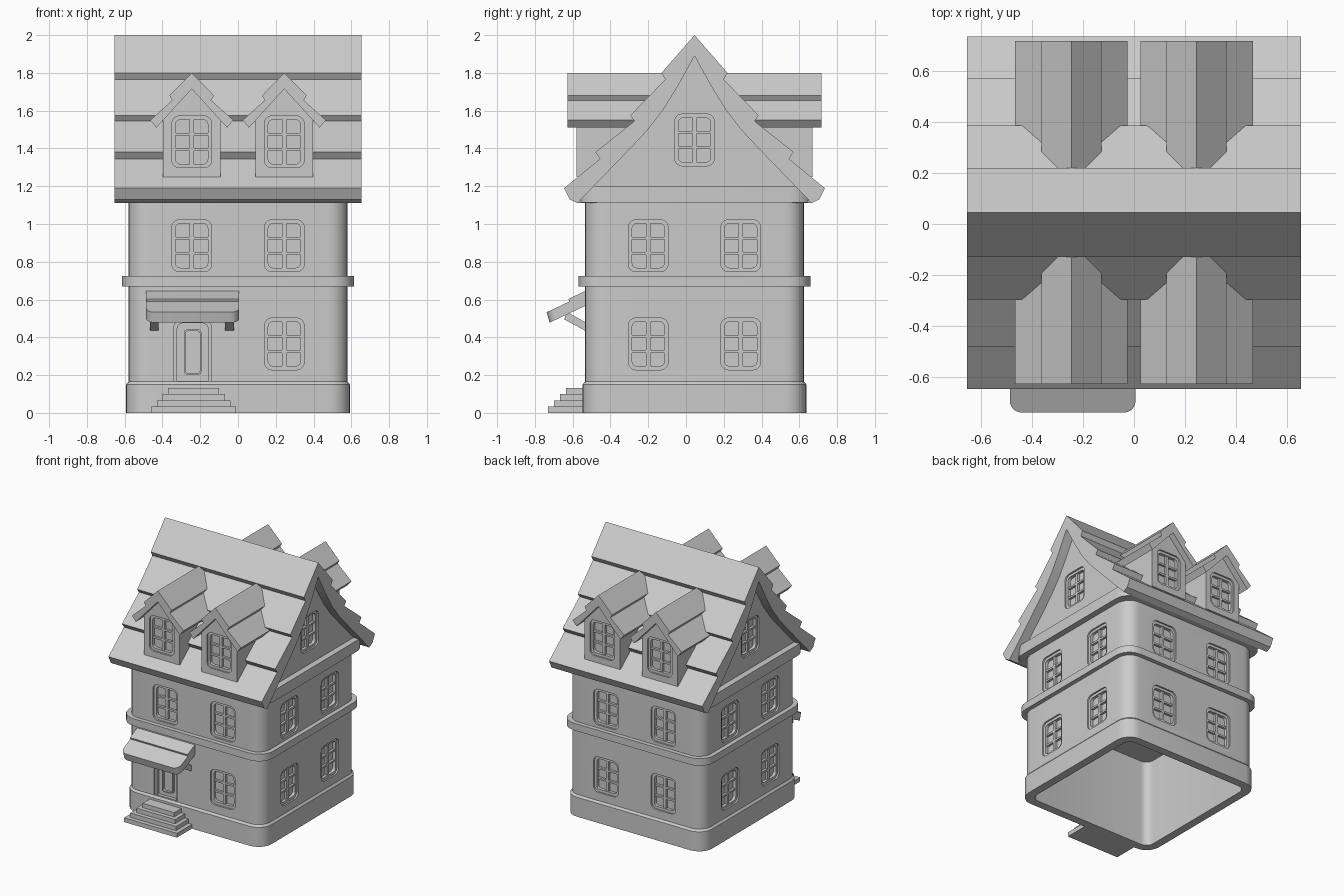
import bpy, bmesh, math
from mathutils import Matrix, Vector

if "Cube" in bpy.data.objects:
    bpy.data.objects.remove(bpy.data.objects["Cube"])

SHIFT = Matrix.Translation((0, 0.045, 0))   # house centre sits a little behind the origin
OFF = 0.245                                 # window and dormer spacing from the centre
parts = []

stone = bpy.data.materials.new("plain_grey")
stone.use_nodes = True
stone.diffuse_color = (0.6, 0.6, 0.6, 1)
bsdf = stone.node_tree.nodes["Principled BSDF"]
bsdf.inputs["Base Color"].default_value = (0.6, 0.6, 0.6, 1)
bsdf.inputs["Roughness"].default_value = 0.8


def loft(name, loops, cyclic=False, turn=0.0):
    """Bridge equal-length loops; cap the ends, or join last to first."""
    bm = bmesh.new()
    rows = [[bm.verts.new(p) for p in loop] for loop in loops]
    n = len(rows[0])
    pairs = list(zip(rows, rows[1:])) + ([(rows[-1], rows[0])] if cyclic else [])
    for a, b in pairs:
        for i in range(n):
            j = (i + 1) % n
            bm.faces.new((a[i], a[j], b[j], b[i]))
    if not cyclic:
        bm.faces.new(rows[0][::-1])
        bm.faces.new(rows[-1])
    bmesh.ops.recalc_face_normals(bm, faces=bm.faces)
    me = bpy.data.meshes.new(name)
    bm.to_mesh(me)
    bm.free()
    me.materials.append(stone)
    ob = bpy.data.objects.new(name, me)
    ob.matrix_world = SHIFT @ Matrix.Rotation(turn, 4, "Z")
    bpy.context.collection.objects.link(ob)
    parts.append(ob)
    return ob


def rounded(w, h, r, low_r=None, cx=0, cy=0, n=6):
    """Rounded rectangle from half sizes; low_r rounds the lower corners."""
    low_r = r if low_r is None else low_r
    pts = []
    for k, (sx, sy) in enumerate([(1, 1), (-1, 1), (-1, -1), (1, -1)]):
        q = r if sy > 0 else low_r
        for i in range(n + 1):
            a = math.pi / 2 * (k + i / n)
            pts.append((cx + sx * (w - q) + q * math.cos(a), cy + sy * (h - q) + q * math.sin(a)))
    return pts


def flat(pts, z):
    return [(x, y, z) for x, y in pts]


def upright(pts, y):
    return [(x, y, z) for x, z in pts]


def mirrored(pts):
    """Half profile running from the ridge outwards, completed on the other side."""
    return pts + [(-u, v) for u, v in reversed(pts) if u > 0]


def along_x(name, pts, half):
    return loft(name, [[(s * half, y, z) for y, z in pts] for s in (-1, 1)])


def along_y(name, pts, half, cx):
    return loft(name, [[(cx + x, s * half, z) for x, z in pts] for s in (-1, 1)])


def box(name, x0, x1, y0, y1, z0, z1):
    rect = [(x0, y0), (x1, y0), (x1, y1), (x0, y1)]
    return loft(name, [flat(rect, z0), flat(rect, z1)])


def carve(target, pts, d, turn):
    """Cut a shallow recess into a wall at distance d."""
    cutter = loft("recess_cutter", [upright(pts, -d - 0.05), upright(pts, -d + 0.035)], turn=turn)
    parts.remove(cutter)
    mod = target.modifiers.new("recess", "BOOLEAN")
    mod.operation, mod.solver, mod.object = "DIFFERENCE", "EXACT", cutter
    bpy.context.view_layer.objects.active = target
    bpy.ops.object.modifier_apply(modifier=mod.name)
    bpy.data.objects.remove(cutter)


def ring(name, outer, inner, front, back, turn):
    return loft(name, [upright(outer, back), upright(outer, front),
                       upright(inner, front), upright(inner, back)], cyclic=True, turn=turn)


def window(target, cx, cz, d, turn):
    """Recessed window with a rounded frame and six panes."""
    outer = rounded(0.105, 0.137, 0.04, cx=cx, cy=cz)
    inner = rounded(0.085, 0.117, 0.025, cx=cx, cy=cz)
    carve(target, outer, d, turn)
    ring("window_frame", outer, inner, -d + 0.012, -d + 0.036, turn)
    bars = [(0.011, 0.118, 0)] + [(0.086, 0.007, s * 0.04) for s in (-1, 1)]
    for w, h, dz in bars:
        bar = rounded(w, h, 0.001, cx=cx, cy=cz + dz, n=1)
        loft("window_bar", [upright(bar, -d + 0.018), upright(bar, -d + 0.036)], turn=turn)


# Walls: open below, with a plinth and rounded corners
room = rounded(0.53, 0.53, 0.06)
plinth = rounded(0.593, 0.593, 0.11)
wall = rounded(0.58, 0.58, 0.1)
walls = loft("walls", [flat(room, 0.67), flat(room, 0), flat(plinth, 0),
                       flat(plinth, 0.15), flat(wall, 0.165), flat(wall, 1.13)])

# Floor band and cornice
for name, half, z0, z1 in [("floor_band", 0.613, 0.67, 0.725), ("cornice", 0.627, 1.115, 1.2)]:
    outline = rounded(half, half, 0.12)
    loft(name, [flat(outline, z0), flat(outline, z1)])

# Main roof with overlapping courses and a flared underside
under = [(0, 1.89), (0.085, 1.735), (0.165, 1.605), (0.25, 1.495), (0.34, 1.4), (0.62, 1.11)]
top = [(0, 2), (0.175, 1.8), (0.155, 1.765), (0.34, 1.575), (0.318, 1.545),
       (0.525, 1.38), (0.5, 1.345), (0.69, 1.19), (0.66, 1.13)]
shell = mirrored(top + under[:0:-1] + under[:1])
# walk: ridge -> right eave -> inner apex -> left eave
right_side = top + under[:0:-1]
shell = right_side + [under[0]] + [(-u, v) for u, v in reversed(right_side) if u > 0]
along_x("main_roof", shell, 0.653)
gable = along_x("gable_walls", mirrored(under), 0.58)

# Dormers, running through to both slopes
d_top = [(0, 1.8), (0.118, 1.68), (0.103, 1.655), (0.22, 1.55), (0.187, 1.51)]
d_shell = d_top + [(0, 1.715)] + [(-u, v) for u, v in reversed(d_top) if u > 0]
for side in (-1, 1):
    cx = side * OFF
    along_y("dormer_roof", d_shell, 0.672, cx)
    body = along_y("dormer_body", mirrored([(0, 1.72), (0.152, 1.552), (0.152, 1.25)]), 0.625, cx)
    window(body, cx, 1.435, 0.625, 0)
    window(body, -cx, 1.435, 0.625, math.pi)

# Wall windows on all four sides; the door takes one place at the front
for quarter in range(4):
    turn = quarter * math.pi / 2
    for cx in (-OFF, OFF):
        window(walls, cx, 0.885, 0.58, turn)
        if quarter or cx > 0:
            window(walls, cx, 0.365, 0.58, turn)
    if quarter % 2:
        window(gable, 0, 1.445, 0.58, turn)

# Door with a framed glass panel
DX = -0.24
opening = rounded(0.1, 0.162, 0.04, 0.002, DX, 0.328)
carve(walls, opening, 0.58, 0)
ring("door_frame", opening, rounded(0.082, 0.153, 0.03, 0.002, DX, 0.322), -0.57, -0.544, 0)
ring("door_panel_trim", rounded(0.047, 0.12, 0.02, cx=DX, cy=0.322),
     rounded(0.038, 0.111, 0.014, cx=DX, cy=0.322), -0.563, -0.544, 0)

# Front steps
for i in range(4):
    half = 0.225 - 0.03 * i
    box("front_step", -0.235 - half, -0.235 + half, -0.775 + 0.032 * i, -0.56, 0.033 * i, 0.033 * (i + 1))


# Sloping canopy in two courses with rounded front corners
def canopy(name, front, r, lift, thick):
    mid, half = (front - 0.57) / 2, (-0.57 - front) / 2
    plan = rounded(0.246, half, 0.002, r, DX, mid)
    slope = lambda y: 0.645 + 0.47 * (y + 0.57) + lift
    loft(name, [[(x, y, slope(y)) for x, y in plan],
                [(x, y + 0.016, slope(y) - thick) for x, y in plan]])


canopy("canopy_lower", -0.783, 0.045, -0.012, 0.055)
canopy("canopy_upper", -0.668, 0.002, 0.004, 0.04)

# Canopy brackets
for cx in (-0.443, -0.045):
    strut = [(-0.57, 0.43), (-0.69, 0.495), (-0.675, 0.535), (-0.57, 0.475)]
    loft("canopy_bracket", [[(cx + s * 0.023, y, z) for y, z in strut] for s in (-1, 1)])

# Smooth the rounded corners, keep edges sharp
bpy.ops.object.select_all(action="DESELECT")
for ob in parts:
    ob.select_set(True)
bpy.context.view_layer.objects.active = walls
bpy.ops.object.shade_smooth_by_angle(angle=math.radians(30))
